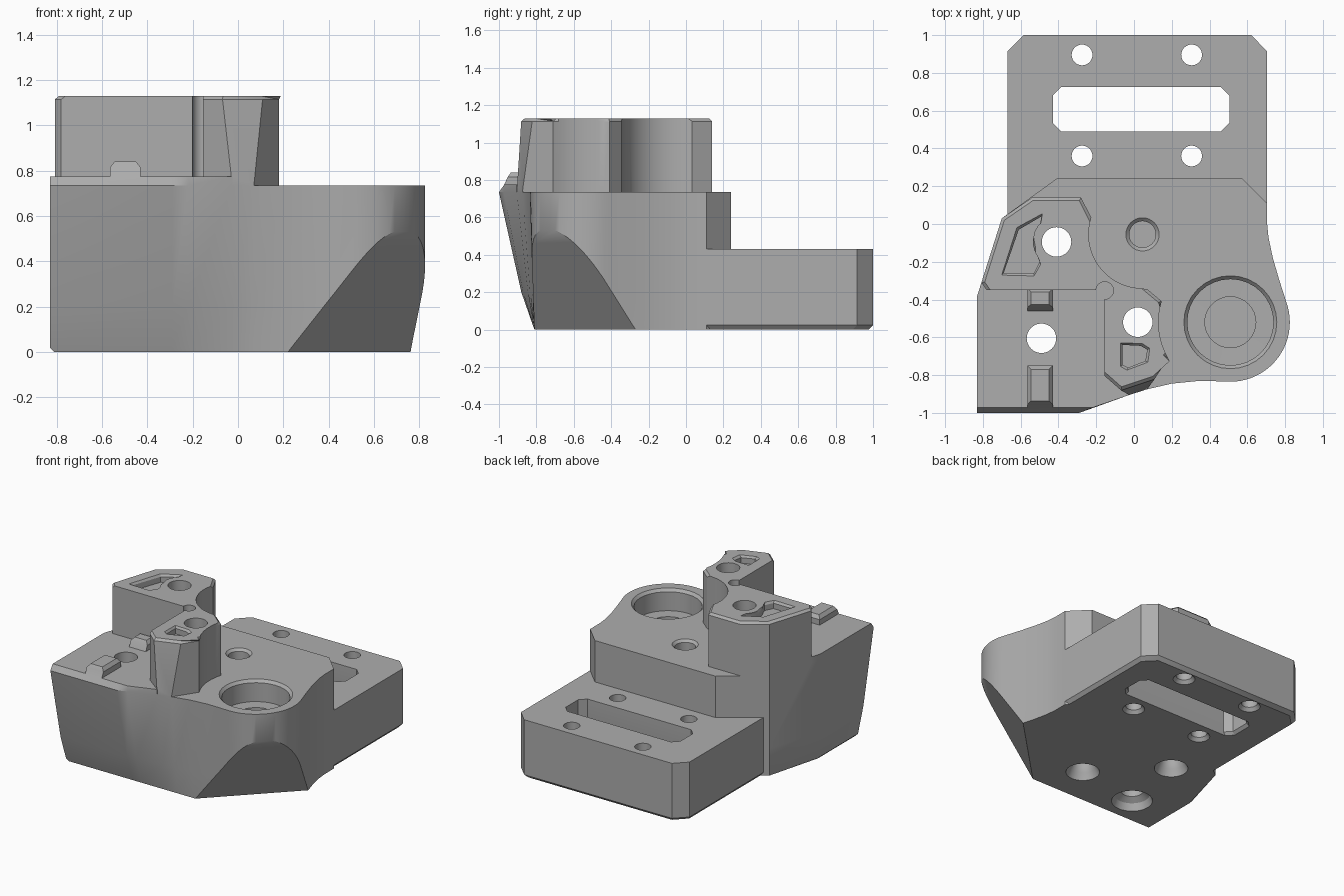
import bpy, bmesh
from math import sin, cos, radians, hypot
from mathutils import Vector

old = bpy.data.objects.get("Cube")
if old:
    bpy.data.objects.remove(old)

grey = bpy.data.materials.new("machined_grey")
grey.use_nodes = True
COLOUR = (0.42, 0.42, 0.42, 1)
grey.diffuse_color = COLOUR
grey.node_tree.nodes["Principled BSDF"].inputs["Base Color"].default_value = COLOUR


def arc(cx, cy, r, a0, a1, n):
    """Points on an arc, angles in degrees."""
    return [(cx + r * cos(radians(a0 + (a1 - a0) * i / n)),
             cy + r * sin(radians(a0 + (a1 - a0) * i / n))) for i in range(n + 1)]


def loft(name, rings, edit=None):
    """Closed solid through matching outlines given as (z, points)."""
    bm = bmesh.new()
    loops = [[bm.verts.new((x, y, z)) for x, y in pts] for z, pts in rings]
    n = len(loops[0])
    bm.faces.new(loops[0][::-1])
    bm.faces.new(loops[-1])
    for low, high in zip(loops, loops[1:]):
        for i in range(n):
            j = (i + 1) % n
            bm.faces.new((low[i], low[j], high[j], high[i]))
    if edit:
        edit(bm)
    bmesh.ops.recalc_face_normals(bm, faces=bm.faces)
    mesh = bpy.data.meshes.new(name)
    bm.to_mesh(mesh)
    bm.free()
    mesh.materials.append(grey)
    ob = bpy.data.objects.new(name, mesh)
    bpy.context.collection.objects.link(ob)
    return ob


def lathe(name, x, y, levels):
    """Round cutter from (z, radius) levels."""
    return loft(name, [(z, arc(x, y, r, 0, 348.75, 31)) for z, r in levels])


def grow(pts, d):
    """Push points away from their middle by d."""
    c = sum((Vector(p) for p in pts), Vector((0, 0))) / len(pts)
    return [tuple(Vector(p) + (Vector(p) - c).normalized() * d) for p in pts]


def combine(target, other, operation):
    mod = target.modifiers.new("combine", 'BOOLEAN')
    mod.operation, mod.object, mod.solver = operation, other, 'EXACT'
    bpy.context.view_layer.objects.active = target
    bpy.ops.object.modifier_apply(modifier=mod.name)
    bpy.data.objects.remove(other)


FLOOR, PAD, TOP, DECK = 0.735, 0.775, 1.13, 0.43

# Main body: flared front wall, round boss, S-curved right side
outline = [(-0.83, -1), (-0.29, -1), (-0.22, -0.975), (-0.025, -0.905), (0.07, -0.875),
           (0.2, -0.845), (0.33, -0.832), (0.42, -0.832)]
outline += arc(0.51, -0.52, 0.315, -90, 20, 22)
outline += [(0.77, -0.3), (0.735, -0.18), (0.712, -0.07), (0.705, 0), (0.705, 0.11),
            (0.575, 0.24), (-0.41, 0.24), (-0.7, 0.03), (-0.83, -0.38)]


def flare(t, left=-0.83):
    return [(max(x, left), -0.81 + (y + 0.81) * t if y < -0.81 else y) for x, y in outline]


def cut_corner(bm):
    geom = bm.verts[:] + bm.edges[:] + bm.faces[:]
    cut = bmesh.ops.bisect_plane(bm, geom=geom, plane_co=(0.22, -0.81, 0),
                                 plane_no=(0.375, -0.375, -0.31), clear_outer=True)
    edges = [e for e in cut["geom_cut"] if isinstance(e, bmesh.types.BMEdge)]
    bmesh.ops.edgeloop_fill(bm, edges=edges)


block = loft("mounting_block", [(0, flare(0, -0.81)), (0.02, flare(0.04)),
                                (0.2, flare(0.37)), (FLOOR, outline)], cut_corner)

# Rear deck with clipped corners
deck = [(-0.67, -0.2), (0.705, -0.2), (0.705, 0.915), (0.62, 1), (-0.585, 1), (-0.67, 0.915)]
low_deck = [(x * 0.97, y * 0.975) for x, y in deck]
combine(block, loft("rear_deck", [(0, low_deck), (0.025, deck), (DECK, deck)]), 'UNION')

# Raised front pad with sloped lip
pad = outline[:4] + [(-0.1, -0.6), (-0.1, -0.3), (-0.75, -0.2), (-0.8, -0.285), (-0.83, -0.38)]
pad_top = [(x, max(y, -0.972)) for x, y in pad]
combine(block, loft("front_pad", [(FLOOR, pad), (PAD, pad_top)]), 'UNION')

# L-shaped tower; its front face narrows downwards
front_low, front_high = [(-0.025, -0.905), (0.07, -0.875)], [(-0.07, -0.88), (0.11, -0.82)]
rest = [(0.18, -0.71)] + arc(0.51, -0.52, 0.38, 210, 163, 10)
rest += [(0.07, -0.345)] + arc(0.045, -0.055, 0.285, 262, 162, 18)
rest += [(-0.28, 0.14), (-0.54, 0.14), (-0.7, 0.03), (-0.808, -0.31), (-0.78, -0.35),
         (-0.155, -0.35), (-0.155, -0.805)]


def bevel_top(bm):
    def outer(e):
        mid = (e.verts[0].co + e.verts[1].co) / 2
        inner = abs(mid.x + 0.155) < 0.001 or abs(mid.y + 0.35) < 0.001
        return not inner and hypot(mid.x - 0.045, mid.y + 0.055) > 0.3
    edges = [e for e in bm.edges if all(v.co.z > TOP - 0.001 for v in e.verts) and outer(e)]
    bmesh.ops.bevel(bm, geom=edges, offset=0.016, segments=1, affect='EDGES')


combine(block, loft("tower", [(FLOOR, front_low + rest), (TOP, front_high + rest)],
                    bevel_top), 'UNION')

# Locating keys on the pad
for y0, y1 in ((-0.972, -0.75), (-0.46, -0.34)):
    key = [(-0.565, y0), (-0.43, y0), (-0.43, y1), (-0.565, y1)]
    crown = [(-0.545, y0 + 0.035), (-0.45, y0 + 0.035), (-0.45, y1 - 0.02), (-0.545, y1 - 0.02)]
    mid = [(x, y + (0.018 if y == y0 else 0)) for x, y in key]
    combine(block, loft("key", [(PAD - 0.02, key), (PAD, key), (0.815, mid), (0.84, crown)]), 'UNION')

# Bolt holes through the body, opened out underneath
cutters = []
for x, y, wide in ((-0.41, -0.095, 0.115), (0.02, -0.52, 0.115), (-0.49, -0.605, 0.14)):
    cutters.append(lathe("bolt_cutter", x, y, [(-0.1, wide), (0, wide), (0.05, wide - 0.02),
                                               (0.08, 0.078), (1.3, 0.078)]))

# Deck holes and slot
for x in (-0.275, 0.305):
    for y in (0.36, 0.895):
        cutters.append(lathe("deck_hole_cutter", x, y, [(-0.1, 0.075), (0, 0.075),
                                                        (0.025, 0.055), (0.6, 0.055)]))
slot = [(-0.385, 0.49), (0.46, 0.49), (0.505, 0.535), (0.505, 0.68),
        (0.46, 0.725), (-0.385, 0.725), (-0.43, 0.68), (-0.43, 0.535)]
wide_slot = grow(slot, 0.02)
cutters.append(loft("slot_cutter", [(-0.1, wide_slot), (0, wide_slot), (0.02, slot), (0.6, slot)]))

# Bearing seat and dowel hole
cutters.append(lathe("seat_cutter", 0.51, -0.52, [(0.49, 0.135), (0.575, 0.135), (0.576, 0.228),
                                                  (0.715, 0.228), (FLOOR, 0.246), (0.9, 0.246)]))
cutters.append(lathe("dowel_cutter", 0.045, -0.055, [(0.6, 0.07), (0.718, 0.07),
                                                     (FLOOR, 0.088), (0.9, 0.088)]))

# Inner corner relief and shallow tower pockets
cutters.append(lathe("relief_cutter", -0.155, -0.352, [(PAD, 0.046), (1.3, 0.046)]))
long_pocket = [(-0.69, -0.26), (-0.53, -0.26), (-0.5, -0.2)]
long_pocket += arc(-0.41, -0.095, 0.125, 215, 135, 6) + [(-0.49, 0.04), (-0.61, -0.03)]
short_pocket = [(-0.06, -0.64), (0.035, -0.645), (0.07, -0.665), (0.06, -0.725),
                (-0.03, -0.76), (-0.06, -0.745)]
for pts in (long_pocket, short_pocket):
    edge = grow(pts, 0.015)
    cutters.append(loft("pocket_cutter", [(TOP - 0.055, pts), (TOP - 0.015, pts),
                                          (TOP, edge), (1.3, edge)]))

for c in cutters:
    combine(block, c, 'DIFFERENCE')

# Smooth curved walls, crisp machined edges
bpy.ops.object.select_all(action='DESELECT')
block.select_set(True)
bpy.context.view_layer.objects.active = block
bpy.ops.object.shade_smooth_by_angle(angle=radians(32))
